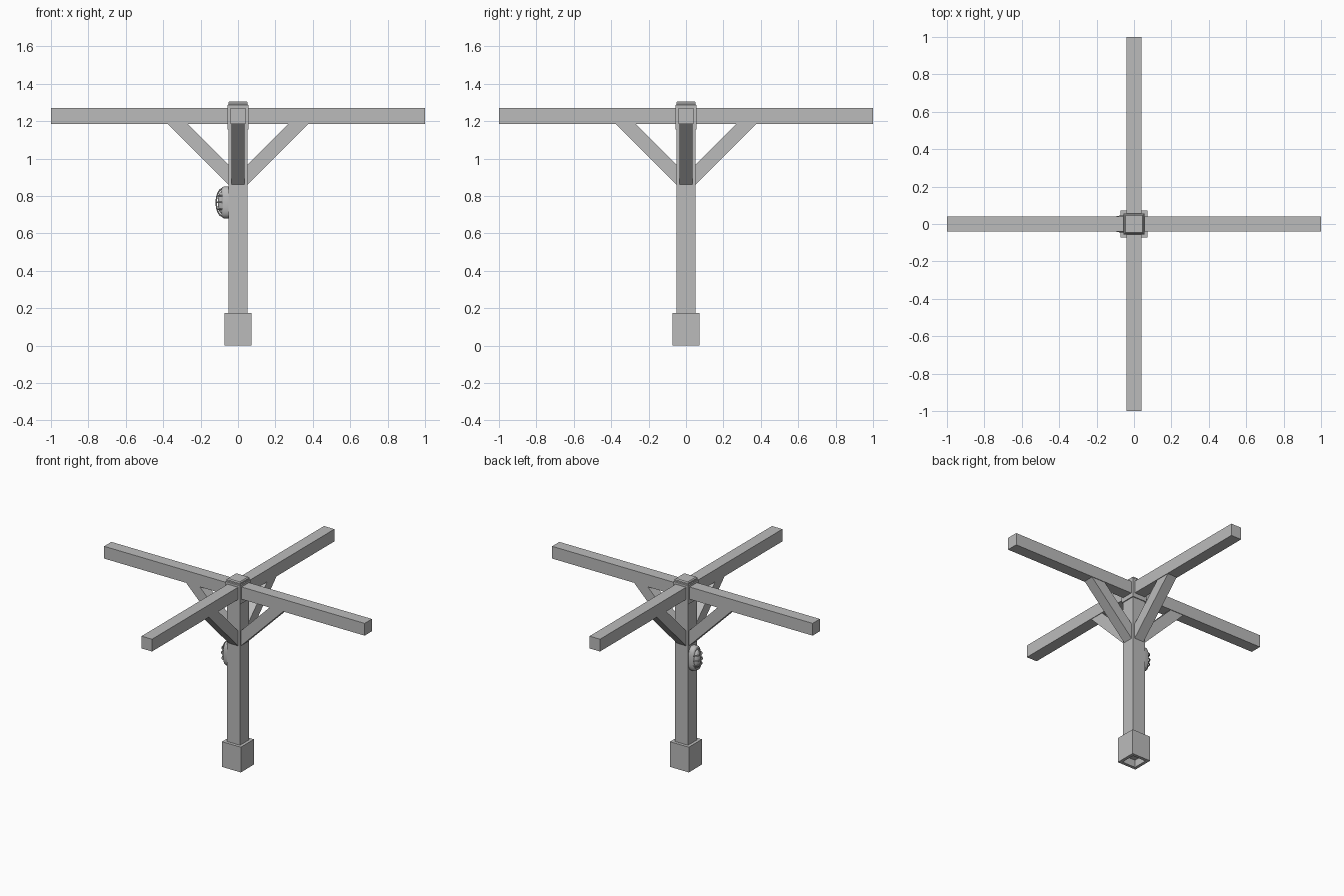
import bpy, bmesh, math
from mathutils import Matrix, Vector

old = bpy.data.objects.get("Cube")
if old:
    bpy.data.objects.remove(old, do_unlink=True)

grey = bpy.data.materials.new("plain_grey")
grey.use_nodes = True
colour = (0.5, 0.5, 0.5, 1)
grey.diffuse_color = colour
grey.node_tree.nodes["Principled BSDF"].inputs["Base Color"].default_value = colour


def finish(name, bm, smooth=False):
    bmesh.ops.recalc_face_normals(bm, faces=bm.faces)
    mesh = bpy.data.meshes.new(name)
    bm.to_mesh(mesh)
    bm.free()
    mesh.materials.append(grey)
    obj = bpy.data.objects.new(name, mesh)
    bpy.context.collection.objects.link(obj)
    if smooth:
        bpy.ops.object.select_all(action="DESELECT")
        obj.select_set(True)
        bpy.context.view_layer.objects.active = obj
        bpy.ops.object.shade_smooth_by_angle(angle=math.radians(40))
    return obj


def loft(name, rings, cap_start=True, cap_end=True, close=False, smooth=False):
    """Skin a list of point rings."""
    bm = bmesh.new()
    loops = [[bm.verts.new(p) for p in ring] for ring in rings]
    pairs = list(zip(loops, loops[1:]))
    if close:
        pairs.append((loops[-1], loops[0]))
    for a, b in pairs:
        for i in range(len(a)):
            j = (i + 1) % len(a)
            bm.faces.new((a[i], a[j], b[j], b[i]))
    if cap_start and not close:
        bm.faces.new(loops[0])
    if cap_end and not close:
        bm.faces.new(loops[-1])
    return finish(name, bm, smooth)


def square(half, z):
    return [(-half, -half, z), (half, -half, z), (half, half, z), (-half, half, z)]


def box(name, x, y, z):
    return loft(name, [[(a, b, c) for a, b in ((x[0], y[0]), (x[1], y[0]), (x[1], y[1]), (x[0], y[1]))]
                       for c in z])


# Post with a hollow square shoe around its foot
loft("post", [square(0.05, 0.05), square(0.05, 1.285)])
loft("post_shoe", [square(0.072, 0), square(0.072, 0.175), square(0.051, 0.175), square(0.051, 0)], close=True)

# Collar and chamfered cap where the beams cross
loft("beam_collar", [square(0.056, 1.155), square(0.056, 1.285), square(0.052, 1.289)])
loft("post_cap", [square(0.052, 1.285), square(0.052, 1.298), square(0.046, 1.305)])

# Four arms, each with a diagonal brace
for i, side in enumerate(("left", "back", "right", "front")):
    turn = Matrix.Rotation(i * math.pi / 2, 4, "Z")
    arm = box(side + "_beam", (0.045, 1), (-0.04, 0.04), (1.185, 1.27))
    profile = [(0.05, 0.86), (0.375, 1.185), (0.27, 1.185), (0.05, 0.965)]
    brace = loft(side + "_brace", [[(x, y, z) for x, z in profile] for y in (-0.036, 0.036)])
    for obj in (arm, brace):
        obj.data.transform(turn)

# Oval wall lamp on the right face of the post
LAMP_Z = 0.765


def oval(x, hy, hz, power=0.75, count=32):
    points = []
    for k in range(count):
        a = 2 * math.pi * k / count
        c, s = math.cos(a), math.sin(a)
        points.append((x, hy * math.copysign(abs(c) ** power, c),
                       LAMP_Z + hz * math.copysign(abs(s) ** power, s)))
    return points


loft("lamp_body", [oval(-0.049, 0.046, 0.085), oval(-0.076, 0.046, 0.085), oval(-0.084, 0.043, 0.08),
                   oval(-0.088, 0.036, 0.07), oval(-0.084, 0.031, 0.062)], smooth=True)

# Rounded lens
dome = []
for k in range(8):
    a = k / 8 * math.pi / 2
    dome.append(oval(-0.082 - 0.026 * math.sin(a), 0.032 * math.cos(a), 0.063 * math.cos(a), 0.9))
loft("lamp_lens", dome, smooth=True)


def guard(name, path, radius=0.004, sides=8):
    """Sweep a round wire along a path."""
    rings = []
    for k, p in enumerate(path):
        along = (path[min(k + 1, len(path) - 1)] - path[max(k - 1, 0)]).normalized()
        u = along.orthogonal().normalized() if abs(along.x) > 0.999 else along.cross(Vector((1, 0, 0))).normalized()
        v = along.cross(u)
        rings.append([p + radius * (u * math.cos(t) + v * math.sin(t))
                      for t in (2 * math.pi * n / sides for n in range(sides))])
    loft(name, rings, smooth=True)


# Wire guard: three cross bars and one upright
arc = [math.pi * k / 14 for k in range(15)]
for name, dz in (("lower", -0.035), ("middle", 0), ("upper", 0.035)):
    depth = 0.034 * math.sqrt(1 - (dz / 0.075) ** 2)
    guard(name + "_guard_bar", [Vector((-0.082 - depth * math.sin(a), 0.04 * math.cos(a), LAMP_Z + dz))
                                for a in arc])
guard("upright_guard_bar", [Vector((-0.082 - 0.034 * math.sin(a), 0, LAMP_Z + 0.074 * math.cos(a))) for a in arc])
